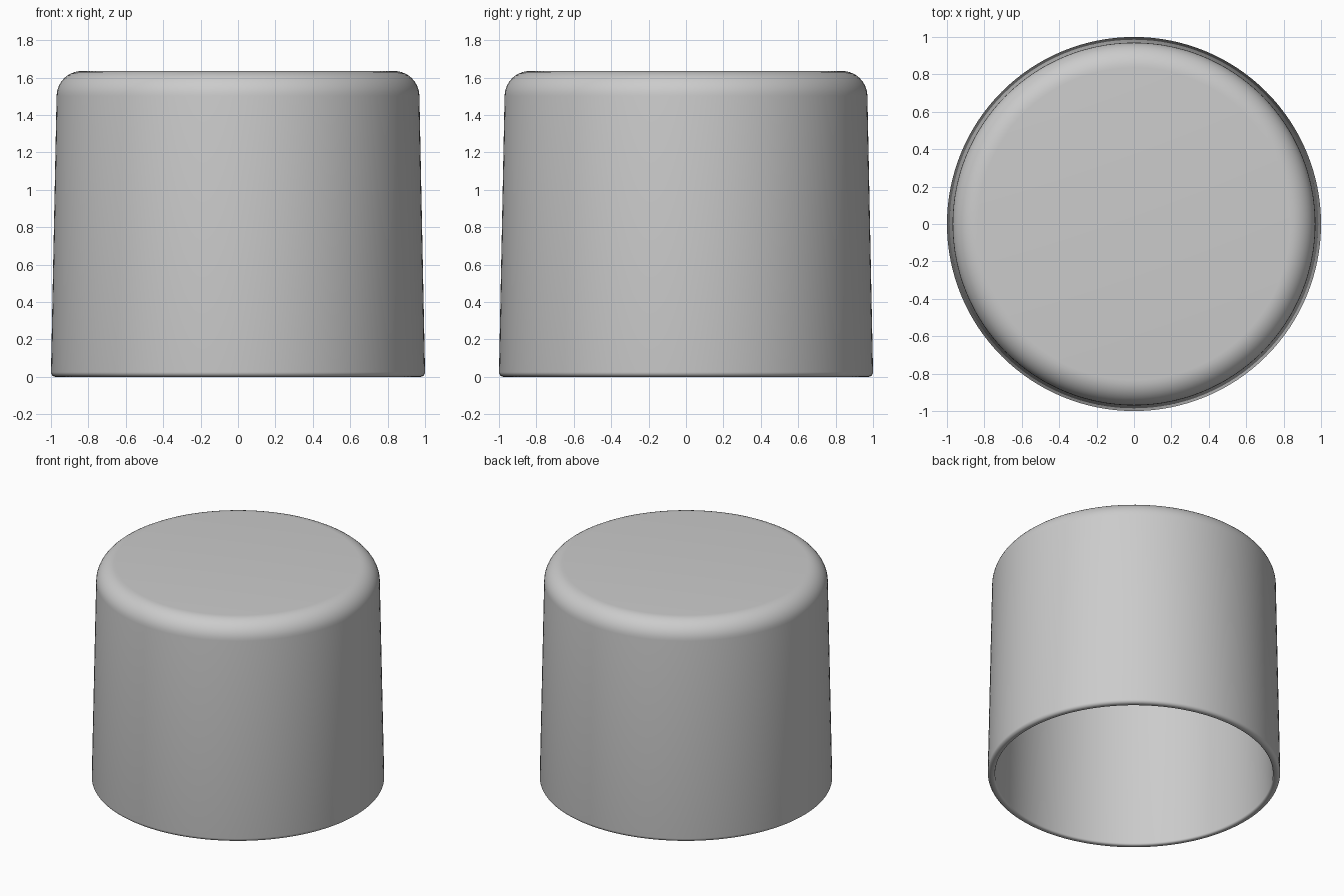
import bpy, bmesh
from math import sin, cos, pi, radians

if "Cube" in bpy.data.objects:
    bpy.data.objects.remove(bpy.data.objects["Cube"])

def arc(cx, cz, r, a0, a1, n):
    """Points on an arc in the radius/height plane, angles in degrees."""
    return [(cx + r * cos(radians(a0 + (a1 - a0) * i / n)),
             cz + r * sin(radians(a0 + (a1 - a0) * i / n))) for i in range(n + 1)]

def lathe(name, profile, sides=128):
    """Revolve a profile that starts and ends on the z axis."""
    bm = bmesh.new()
    rings = []
    for r, z in profile:
        if r < 1e-6:
            rings.append([bm.verts.new((0, 0, z))])
        else:
            rings.append([bm.verts.new((r * cos(2 * pi * i / sides),
                                        r * sin(2 * pi * i / sides), z))
                          for i in range(sides)])
    for a, b in zip(rings, rings[1:]):
        for i in range(sides):
            j = (i + 1) % sides
            if len(a) == 1:
                bm.faces.new((a[0], b[i], b[j]))
            elif len(b) == 1:
                bm.faces.new((a[i], b[0], a[j]))
            else:
                bm.faces.new((a[i], b[i], b[j], a[j]))
    bmesh.ops.recalc_face_normals(bm, faces=bm.faces)
    mesh = bpy.data.meshes.new(name)
    bm.to_mesh(mesh)
    bm.free()
    obj = bpy.data.objects.new(name, mesh)
    bpy.context.collection.objects.link(obj)
    bpy.context.view_layer.objects.active = obj
    obj.select_set(True)
    bpy.ops.object.shade_smooth_by_angle(angle=radians(35))
    return obj

# Hollow tapered cap: rounded top, drafted wall, softened open rim, inner cavity
profile = [(0, 1.635)]
profile += arc(0.835, 1.50, 0.135, 90, 1, 10)      # outer top fillet
profile += arc(0.975, 0.025, 0.025, 0, -90, 6)     # outer rim edge
profile += arc(0.965, 0.015, 0.015, -90, -180, 4)  # inner rim edge
profile += arc(0.835, 1.50, 0.085, 1, 90, 8)       # inner top fillet
profile += [(0, 1.585)]
lathe("cap", profile)
